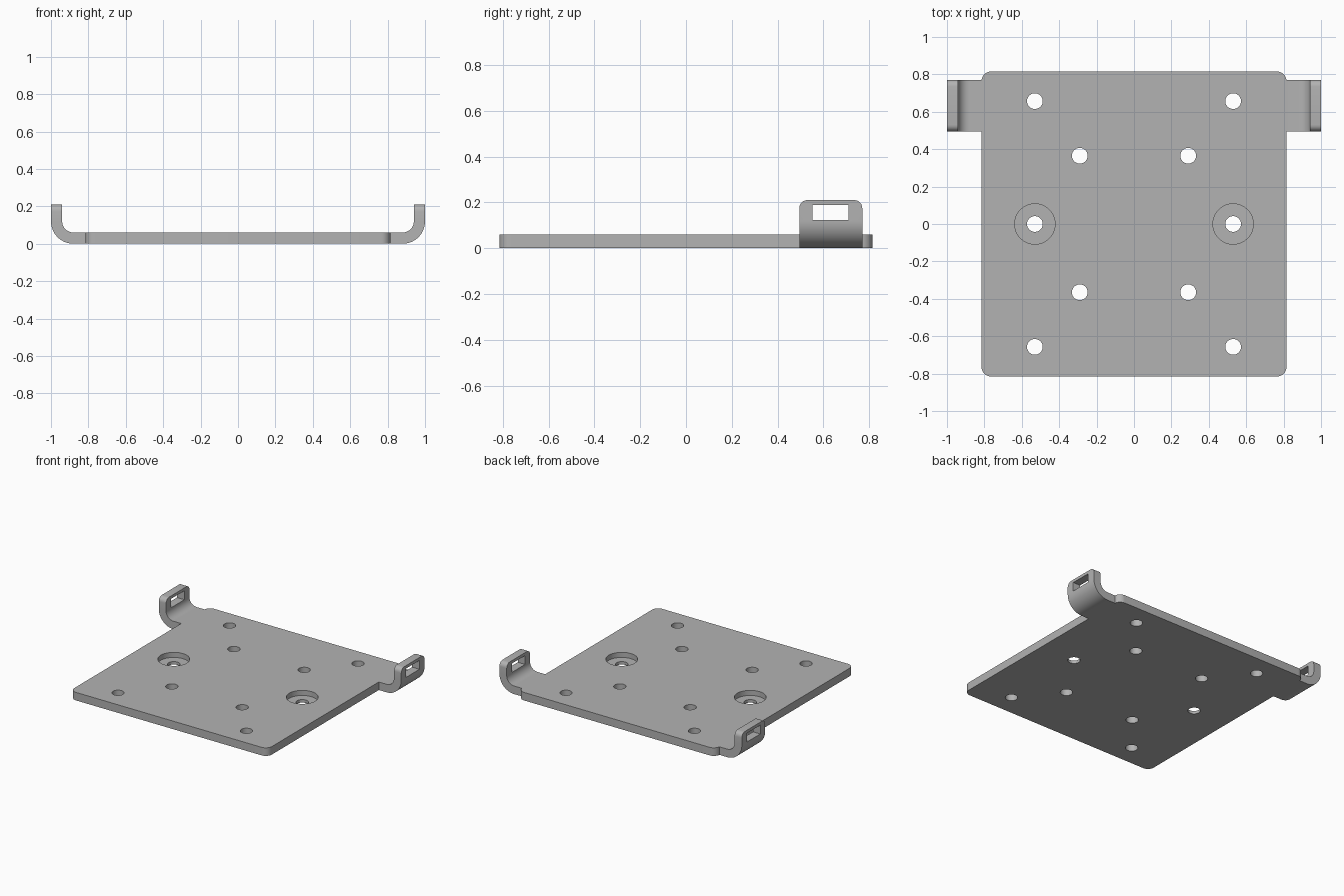
import bpy
import bmesh
from math import sin, cos, pi, radians

cube = bpy.data.objects.get("Cube")
if cube:
    bpy.data.objects.remove(cube, do_unlink=True)

THICK = 0.06     # sheet thickness
HALF = 0.815     # half width of the square plate
EAR_TOP = 0.21
BEND = (0.88, 0.12)   # bend centre in x and z

grey = bpy.data.materials.new("plain grey")
grey.use_nodes = True
grey.diffuse_color = (0.45, 0.45, 0.45, 1)
grey.node_tree.nodes["Principled BSDF"].inputs["Base Color"].default_value = grey.diffuse_color


def add_object(name, bm):
    bmesh.ops.recalc_face_normals(bm, faces=bm.faces)
    mesh = bpy.data.meshes.new(name)
    bm.to_mesh(mesh)
    bm.free()
    mesh.materials.append(grey)
    obj = bpy.data.objects.new(name, mesh)
    bpy.context.collection.objects.link(obj)
    return obj


def box(name, low, high, radius=0):
    bm = bmesh.new()
    bmesh.ops.create_cube(bm, size=1)
    for v in bm.verts:
        v.co = [a + (b - a) * (c + 0.5) for a, b, c in zip(low, high, v.co)]
    if radius:   # round the upright corners
        edges = [e for e in bm.edges if abs(e.verts[0].co.z - e.verts[1].co.z) > 0.01]
        bmesh.ops.bevel(bm, geom=edges, offset=radius, segments=8, profile=0.5, affect='EDGES')
    return add_object(name, bm)


def cylinder(name, x, y, radius, low, high):
    bm = bmesh.new()
    bmesh.ops.create_cone(bm, cap_ends=True, segments=48, radius1=radius,
                          radius2=radius, depth=high - low)
    bmesh.ops.translate(bm, verts=bm.verts, vec=(x, y, (low + high) / 2))
    return add_object(name, bm)


def bent_ear(name, side):
    # Side profile: flat root, quarter bend, upright tip
    def arc(radius):
        angles = [-pi / 2 + pi / 2 * i / 16 for i in range(17)]
        return [(BEND[0] + radius * cos(a), BEND[1] + radius * sin(a)) for a in angles]
    outer, inner = arc(0.12), arc(0.06)
    profile = ([(0.7, 0)] + outer + [(1, EAR_TOP), (1 - THICK, EAR_TOP)]
               + inner[::-1] + [(0.7, THICK)])
    bm = bmesh.new()
    face = bm.faces.new([bm.verts.new((side * x, 0.495, z)) for x, z in profile])
    swept = bmesh.ops.extrude_face_region(bm, geom=[face])["geom"]
    bmesh.ops.translate(bm, vec=(0, 0.275, 0),
                        verts=[v for v in swept if isinstance(v, bmesh.types.BMVert)])
    # Round the two top corners of the tip
    top = [e for e in bm.edges if all(v.co.z > EAR_TOP - 0.001 for v in e.verts)
           and abs(e.verts[0].co.y - e.verts[1].co.y) < 0.001]
    bmesh.ops.bevel(bm, geom=top, offset=0.035, segments=6, profile=0.5, affect='EDGES')
    return add_object(name, bm)


def combine(target, tool, operation):
    mod = target.modifiers.new(operation.lower(), 'BOOLEAN')
    mod.operation, mod.solver, mod.object = operation, 'EXACT', tool
    bpy.context.view_layer.objects.active = target
    bpy.ops.object.modifier_apply(modifier=mod.name)
    bpy.data.objects.remove(tool, do_unlink=True)


# Plate with rounded corners
plate = box("mounting_plate", (-HALF, -HALF, 0), (HALF, HALF, THICK), 0.05)

# Bent ears with a rectangular slot
for side in (-1, 1):
    combine(plate, bent_ear("ear", side), 'UNION')
    xs = sorted((side * 0.9, side * 1.1))
    combine(plate, box("slot", (xs[0], 0.553, 0.122), (xs[1], 0.71, 0.188)), 'DIFFERENCE')

# Screw holes, with counterbores on the middle pair
for side in (-1, 1):
    for x, y in ((0.53, 0.657), (0.29, 0.365), (0.53, 0), (0.29, -0.365), (0.53, -0.657)):
        combine(plate, cylinder("hole", side * x, y, 0.042, -0.1, 0.2), 'DIFFERENCE')
    combine(plate, cylinder("counterbore", side * 0.53, 0, 0.108, 0.022, 0.2), 'DIFFERENCE')

# Smooth bends and holes, crisp edges elsewhere
plate.select_set(True)
bpy.context.view_layer.objects.active = plate
bpy.ops.object.shade_smooth_by_angle(angle=radians(30))
